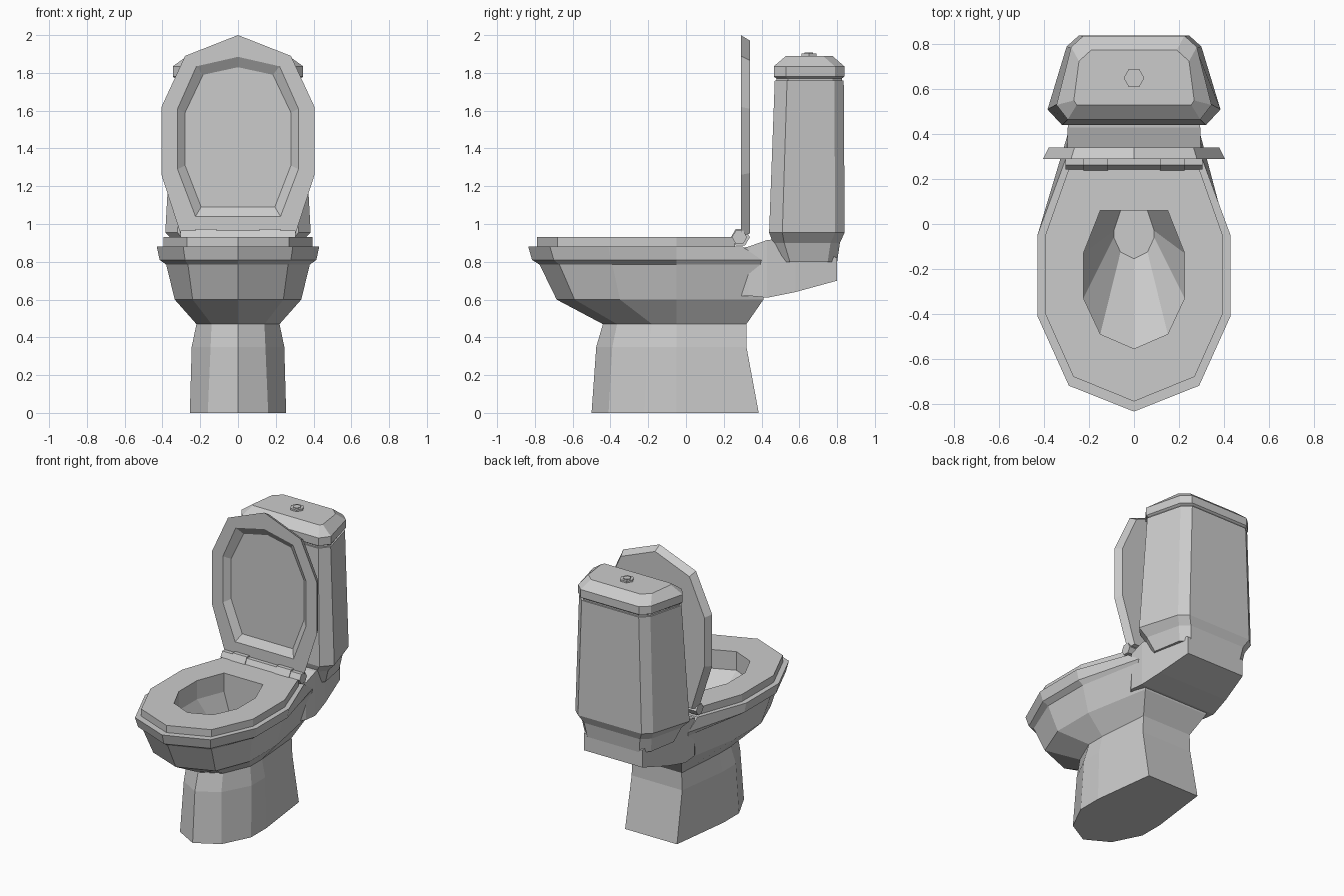
import bpy, bmesh
from math import pi

cube = bpy.data.objects.get("Cube")
if cube:
    bpy.data.objects.remove(cube)

GREY = (0.6, 0.6, 0.6, 1)
ceramic = bpy.data.materials.new("light_grey_ceramic")
ceramic.use_nodes = True
ceramic.diffuse_color = GREY
ceramic.node_tree.nodes["Principled BSDF"].inputs["Base Color"].default_value = GREY


def loft(name, sections, axis="z", closed=False):
    """Skin mirrored half outlines; each section is (position along axis, half outline)."""
    bm = bmesh.new()
    rings = []
    for pos, half in sections:
        outline = half + [(-x, v) for x, v in reversed(half) if x > 0]
        rings.append([bm.verts.new((x, v, pos) if axis == "z" else (x, pos, v))
                      for x, v in outline])
    n = len(rings[0])
    pairs = list(zip(rings, rings[1:]))
    if closed:
        pairs.append((rings[-1], rings[0]))
    else:
        bm.faces.new(rings[0])
        bm.faces.new(rings[-1])
    for a, b in pairs:
        for i in range(n):
            j = (i + 1) % n
            bm.faces.new((a[i], a[j], b[j], b[i]))
    bmesh.ops.recalc_face_normals(bm, faces=bm.faces)
    mesh = bpy.data.meshes.new(name)
    bm.to_mesh(mesh)
    bm.free()
    mesh.materials.append(ceramic)
    obj = bpy.data.objects.new(name, mesh)
    bpy.context.collection.objects.link(obj)
    return obj


def hexagon(name, radius, depth, location, rotation):
    bpy.ops.mesh.primitive_cylinder_add(vertices=6, radius=radius, depth=depth,
                                        location=location, rotation=rotation)
    obj = bpy.context.object
    obj.name = name
    obj.data.materials.append(ceramic)


# Pedestal and hollow bowl: outside going up, then inside going down
hole = [(0, -.555), (.15, -.49), (.225, -.33), (.225, -.13), (.15, .06)]
loft("pedestal_and_bowl", [
    (0, [(0, -.50), (.16, -.41), (.255, -.22), (.255, -.05), (.2, .385)]),
    (.35, [(0, -.475), (.145, -.39), (.245, -.2), (.245, -.05), (.195, .32)]),
    (.47, [(0, -.44), (.14, -.365), (.22, -.18), (.22, -.05), (.19, .32)]),
    (.6, [(0, -.685), (.24, -.59), (.335, -.35), (.335, -.05), (.25, .41)]),
    (.785, [(0, -.775), (.265, -.67), (.38, -.39), (.38, -.05), (.29, .42)]),
    (.81, [(0, -.815), (.28, -.7), (.415, -.4), (.415, -.05), (.295, .4)]),
    (.88, [(0, -.835), (.29, -.72), (.43, -.41), (.43, -.05), (.3, .3)]),
    (.88, hole),
    (.8, hole),
    (.5, [(0, -.155), (.06, -.125), (.09, -.06), (.09, -.03), (.06, .06)]),
])

# Seat ring
seat = [(0, -.79), (.27, -.68), (.395, -.4), (.395, -.05), (.285, .26)]
loft("seat", [(.88, seat), (.93, seat), (.93, hole), (.87, hole)], closed=True)

# Raised lid with a recessed inner face
lid_edge = [(0, 2), (.28, 1.89), (.405, 1.62), (.405, 1.26), (.3, .935)]
lid_back = [(0, 1.97), (.265, 1.865), (.38, 1.61), (.38, 1.27), (.28, .95)]
lip = [(0, 1.885), (.22, 1.835), (.32, 1.61), (.32, 1.29), (.225, 1.04)]
panel = [(0, 1.83), (.185, 1.79), (.28, 1.59), (.28, 1.31), (.195, 1.09)]
loft("lid", [(.34, lid_back), (.29, lid_edge), (.29, lip), (.325, panel)], axis="y")

# Hinge bar and its two knuckles
hexagon("hinge_bar", .04, .61, (0, .283, .93), (0, pi / 2, 0))
for side, x in (("left", .17), ("right", -.17)):
    hexagon(side + "_hinge_knuckle", .05, .11, (x, .288, .93), (0, pi / 2, 0))

# Neck that carries the tank
loft("tank_support", [(y, [(w, low), (w, high)]) for y, w, low, high in (
    (.28, .27, .62, .87),
    (.33, .295, .62, .88),
    (.43, .295, .61, .915),
    (.58, .27, .64, .93),
    (.8, .225, .7, .82),
)], axis="y")


def tank_outline(front_w, front, wide, wide_y, back_w, back):
    return [(front_w, front), (wide, wide_y), (back_w + .055, back - .05), (back_w, back)]


# Tank body with a tapered foot
loft("tank", [
    (.8, tank_outline(.26, .5, .29, .55, .2, .8)),
    (.9, tank_outline(.28, .46, .33, .52, .215, .815)),
    (.955, tank_outline(.32, .44, .385, .51, .245, .84)),
    (1.76, tank_outline(.29, .47, .34, .535, .22, .835)),
])

# Tank cover with a shadow gap below and a bevelled top
gap = tank_outline(.28, .48, .33, .54, .21, .825)
rim = tank_outline(.295, .465, .345, .53, .225, .838)
loft("tank_cover", [
    (1.75, gap), (1.77, gap), (1.78, rim), (1.835, rim),
    (1.89, tank_outline(.255, .53, .268, .55, .19, .775)),
])

# Flush button
hexagon("button_ring", .046, .02, (0, .65, 1.892), (0, 0, pi / 6))
hexagon("button", .027, .03, (0, .65, 1.892), (0, 0, pi / 6))
